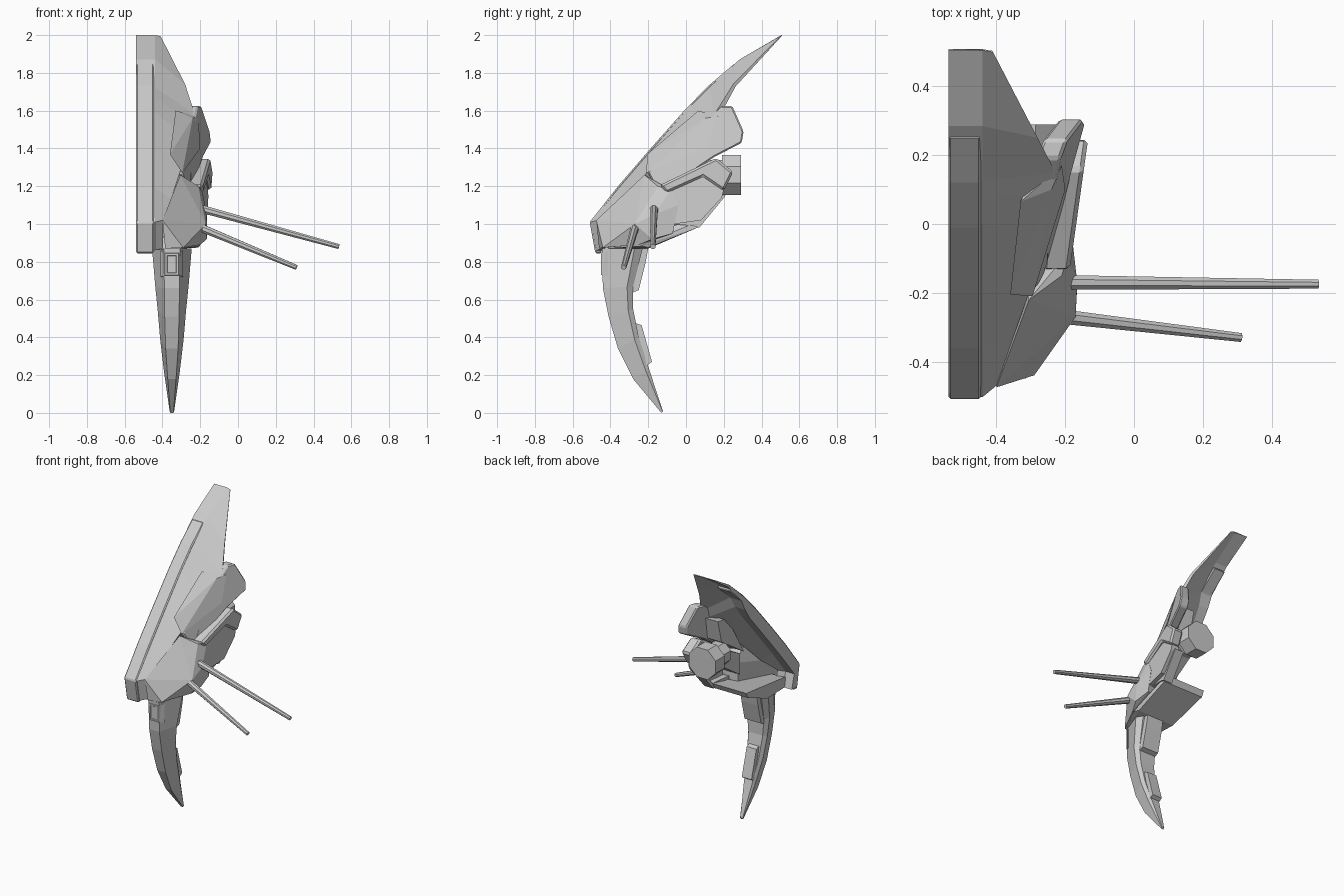
import bpy, bmesh, math
from mathutils import Vector, Matrix

def finish(name, bm):
    bmesh.ops.remove_doubles(bm, verts=bm.verts, dist=0.0005)
    bmesh.ops.recalc_face_normals(bm, faces=bm.faces)
    me = bpy.data.meshes.new(name)
    bm.to_mesh(me)
    bm.free()
    ob = bpy.data.objects.new(name, me)
    bpy.context.collection.objects.link(ob)
    return ob

def bevel(ob, width):
    m = ob.modifiers.new("bevel", 'BEVEL')
    m.width, m.segments, m.limit_method = width, 1, 'ANGLE'

def loft(name, rings):
    """Closed rings of points joined by quads, capped at both ends."""
    bm = bmesh.new()
    rows = [[bm.verts.new(p) for p in r] for r in rings]
    n = len(rows[0])
    for a, b in zip(rows, rows[1:]):
        for i in range(n):
            j = (i + 1) % n
            bm.faces.new((a[i], a[j], b[j], b[i]))
    bm.faces.new(rows[0])
    bm.faces.new(rows[-1])
    return finish(name, bm)

def prism(name, profile, x0, thick, ky=0.0, kz=0.0, origin=(0, 0)):
    """Side (y, z) outline extruded in x; ky and kz tilt the plate."""
    def ring(dx):
        return [(x0 + dx + ky * (y - origin[0]) + kz * (z - origin[1]), y, z)
                for y, z in profile]
    return loft(name, [ring(0), ring(-thick)])

def hull(name, pts):
    bm = bmesh.new()
    for p in pts:
        bm.verts.new(p)
    res = bmesh.ops.convex_hull(bm, input=bm.verts)
    junk = [g for g in res["geom_interior"] if isinstance(g, bmesh.types.BMVert)]
    bmesh.ops.delete(bm, geom=junk, context='VERTS')
    bmesh.ops.dissolve_limit(bm, angle_limit=0.12, verts=bm.verts, edges=bm.edges)
    return finish(name, bm)

def rod(name, a, b, r1, r2, sides):
    a, b = Vector(a), Vector(b)
    bm = bmesh.new()
    bmesh.ops.create_cone(bm, cap_ends=True, segments=sides,
                          radius1=r1, radius2=r2, depth=(b - a).length)
    turn = Matrix.Rotation(math.pi / sides, 3, 'Z')
    q = (b - a).to_track_quat('Z', 'Y').to_matrix()
    for v in bm.verts:
        v.co = q @ turn @ v.co + (a + b) / 2
    return finish(name, bm)

# Half shell: centre (y, z), outer edge (x, y, z), wall thickness
stations = [
    ((-0.475, 0.86), (-0.40, -0.44, 0.87), 0.08),
    ((-0.503, 1.01), (-0.40, -0.47, 1.02), 0.08),
    ((-0.352, 1.195), (-0.355, -0.34, 1.13), 0.08),
    ((-0.197, 1.375), (-0.305, -0.20, 1.28), 0.08),
    ((-0.005, 1.595), (-0.285, -0.02, 1.46), 0.08),
    ((0.065, 1.665), (-0.245, 0.10, 1.55), 0.06),
    ((0.125, 1.725), (-0.228, 0.15, 1.58), 0.03),
    ((0.285, 1.872), (-0.28, 0.25, 1.74), 0.018),
    ((0.505, 2.0), (-0.41, 0.50, 1.995), 0.005),
]
rings = []
for i, ((cy, cz), e, t) in enumerate(stations):
    outer = [(-0.54, cy, cz), (-0.44, cy, cz), e]
    drop = 0.0 if i == 0 else 0.6 * t
    inner = [(x - (t * 0.4 if x > -0.5 else 0), y + t * 0.75, z - drop)
             for x, y, z in reversed(outer)]
    rings.append(outer + inner)
loft("shell", rings)

# Raised centre band following the shell
band = [(-0.48, 0.845), (-0.51, 1.01), (-0.36, 1.20), (-0.205, 1.38),
        (-0.01, 1.60), (0.12, 1.733), (0.255, 1.848)]
back = [(y + 0.035, z - (0.0 if z < 0.9 else 0.02)) for y, z in reversed(band)]
bevel(loft("centre_band", [[(x, y, z) for y, z in band + back] for x in (-0.54, -0.445)]), 0.007)

# Floor of the hollow, narrowing to the front
hull("floor", [(-0.20, -0.24, 0.885), (-0.30, -0.43, 0.87), (-0.48, -0.45, 0.86),
               (-0.50, -0.2, 0.87), (-0.21, -0.2, 0.875), (-0.53, 0.06, 0.98), (-0.21, 0.06, 0.98),
               (-0.53, 0.08, 1.02), (-0.21, 0.08, 1.02), (-0.48, -0.43, 0.93),
               (-0.30, -0.40, 0.93)])

# Jaw block on the side
hull("jaw", [(-0.40, -0.475, 1.02), (-0.385, -0.46, 0.87), (-0.29, -0.44, 0.875),
             (-0.20, -0.25, 0.89), (-0.17, -0.27, 1.0),
             (-0.165, -0.18, 0.92), (-0.165, -0.17, 1.05), (-0.18, -0.07, 0.95),
             (-0.18, -0.04, 1.10), (-0.19, -0.08, 1.18), (-0.21, -0.15, 1.20),
             (-0.305, -0.22, 1.26), (-0.34, -0.10, 0.96), (-0.34, -0.10, 1.12)])

# Cheek plate behind the shell edge, its inset front panel and inner wall
bevel(prism("cheek_plate", [(-0.2, 1.27), (0.10, 1.54), (0.19, 1.625), (0.245, 1.625),
            (0.305, 1.49), (0.295, 1.43), (0.15, 1.355), (-0.02, 1.24), (-0.16, 1.19)],
            -0.295, 0.07, 0.367, -0.175, (-0.2, 1.27)), 0.008)
hull("cheek_panel", [(-0.36, -0.205, 1.37), (-0.33, 0.065, 1.60), (-0.24, 0.10, 1.56),
                     (-0.295, -0.21, 1.27), (-0.33, -0.12, 1.33), (-0.30, 0.13, 1.55),
                     (-0.20, 0.10, 1.40), (-0.21, 0.17, 1.57)])
hull("inner_wall", [(x, y, z) for x in (-0.37, -0.25) for y, z in
                    ((0.0, 1.40), (0.10, 1.51), (0.17, 1.52), (0.13, 1.36), (-0.12, 1.2))])

# Brow and the plate below it
o = (-0.1, 1.2)
bevel(prism("brow", [(-0.14, 1.205), (0.16, 1.35), (0.25, 1.275), (0.2, 1.175),
                     (0.09, 1.25), (-0.1, 1.165)], -0.182, 0.08, 0.14, 0, o), 0.012)
prism("side_plate", [(-0.09, 1.18), (0.09, 1.26), (0.2, 1.18), (0.19, 1.14), (0.08, 1.02),
                     (-0.06, 1.0)], -0.195, 0.06, 0.12, -0.05, o)
prism("side_plate_rim", [(-0.08, 1.02), (0.08, 1.02), (0.18, 1.15), (0.21, 1.15),
                         (0.07, 0.98), (0.04, 0.99), (-0.08, 1.0)], -0.215, 0.07, 0.12, 0, o)

# Octagonal thruster with a neck and housing
for name, y0, y1, r in (("thruster_neck", 0.08, 0.20, 0.085), ("thruster", 0.19, 0.29, 0.114)):
    rod(name, (-0.33, y0, 1.26), (-0.33, y1, 1.26), r, r, 8)
hull("thruster_housing", [(x, y, z) for x in (-0.37, -0.20)
                          for y, z in ((-0.08, 1.05), (-0.08, 1.2), (0.15, 1.2), (0.15, 1.32))])

# Curved fang: front (y, z), back (y, z), half width, half strip width
lx = -0.35
fang = [((-0.445, 0.87), (-0.23, 0.87), 0.105, 0.042),
        ((-0.44, 0.66), (-0.28, 0.67), 0.088, 0.04),
        ((-0.41, 0.51), (-0.28, 0.55), 0.075, 0.038),
        ((-0.36, 0.34), (-0.25, 0.40), 0.062, 0.033),
        ((-0.28, 0.18), (-0.195, 0.23), 0.042, 0.022),
        ((-0.13, 0.0), (-0.122, 0.01), 0.012, 0.008)]
rings = []
for f, b, w, s in fang:
    m = Vector(f).lerp(Vector(b), 0.8)
    rings.append([(lx - s, *f), (lx + s, *f), (lx + w, *m),
                  (lx + w * 0.75, *b), (lx - w * 0.75, *b), (lx - w, *m)])
loft("fang", rings)

# Pads on the rear of the fang
prism("upper_pad", [(-0.26, 0.87), (-0.2, 0.87), (-0.215, 0.79), (-0.25, 0.65),
                    (-0.3, 0.63)], lx + 0.065, 0.13)
prism("lower_pad", [(-0.28, 0.48), (-0.235, 0.465), (-0.18, 0.27), (-0.21, 0.25)],
      lx + 0.038, 0.076)

# Socket frame on the front of the fang, with a recessed centre
sock = hull("fang_socket", [(lx + sx * w, y, z) for sx in (-1, 1) for w, y, z in
            ((0.036, -0.449, 0.845), (0.036, -0.449, 0.73), (0.06, -0.41, 0.86), (0.06, -0.41, 0.72))])
bm = bmesh.new()
bm.from_mesh(sock.data)
face = min(bm.faces, key=lambda f: f.calc_center_median().y)
bmesh.ops.inset_region(bm, faces=[face], thickness=0.015)
bmesh.ops.inset_region(bm, faces=[face], thickness=0.004, depth=-0.004)
bm.to_mesh(sock.data)
bm.free()

# Two tapering antennae
rod("rear_antenna", (-0.20, -0.17, 1.082), (0.535, -0.175, 0.88), 0.023, 0.014, 8)
rod("front_antenna", (-0.22, -0.268, 0.99), (0.31, -0.33, 0.77), 0.023, 0.014, 8)
